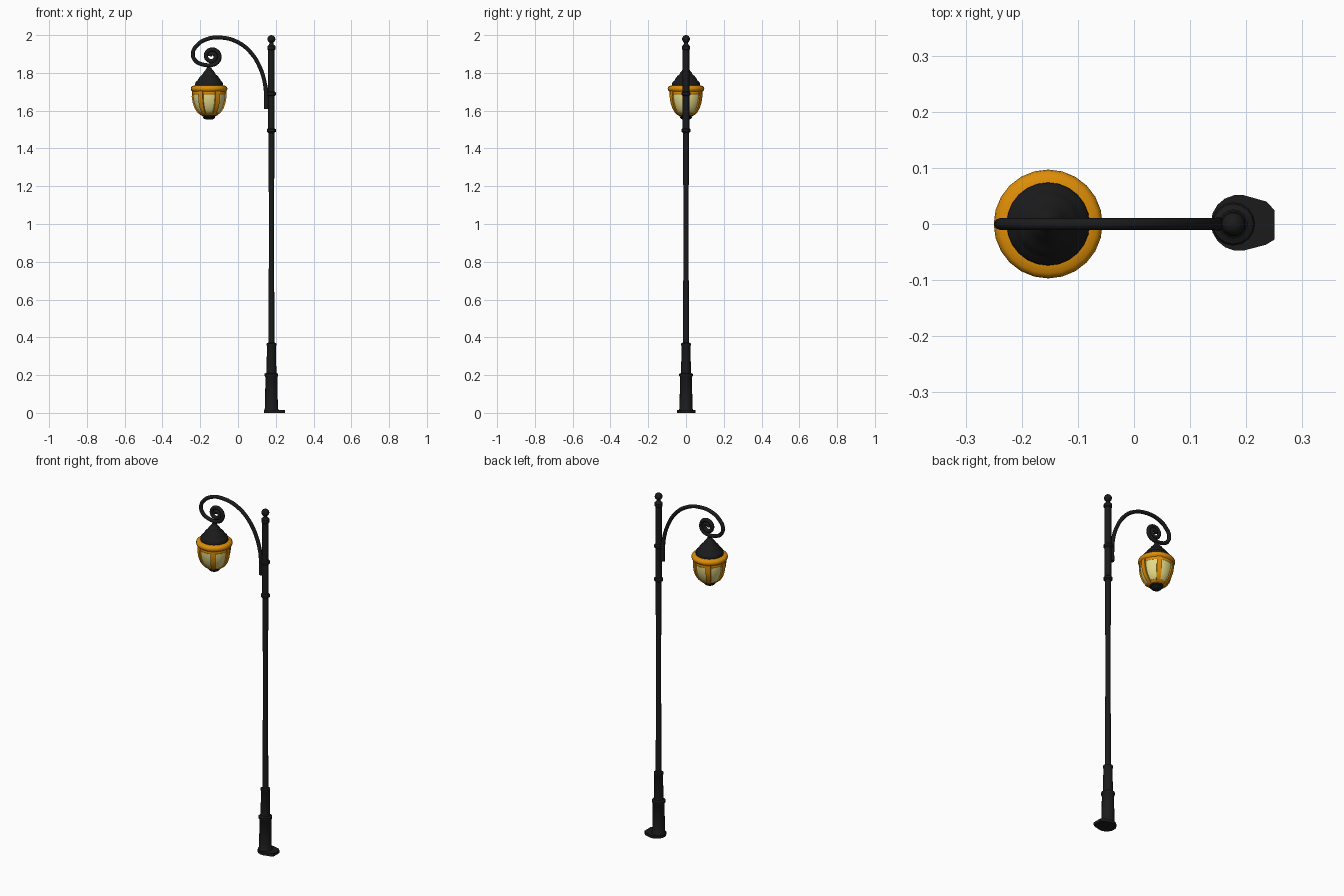
import bpy, bmesh, math
from mathutils import Vector

if "Cube" in bpy.data.objects:
    bpy.data.objects.remove(bpy.data.objects["Cube"])


def material(name, rgb):
    m = bpy.data.materials.new(name)
    m.diffuse_color = (*rgb, 1)
    m.use_nodes = True
    m.node_tree.nodes["Principled BSDF"].inputs["Base Color"].default_value = m.diffuse_color
    return m


BLACK = material("black_iron", (0.011, 0.011, 0.012))
AMBER = material("amber_metal", (0.72, 0.265, 0.002))
GLASS = material("pale_glass", (0.78, 0.70, 0.25))
POST_X, LAMP_X = 0.177, -0.153


def finish(obj, mat, angle=40):
    obj.data.materials.clear()
    obj.data.materials.append(mat)
    bpy.ops.object.select_all(action='DESELECT')
    obj.select_set(True)
    bpy.context.view_layer.objects.active = obj
    bpy.ops.object.shade_smooth_by_angle(angle=math.radians(angle))
    return obj


def add_mesh(name, bm, mat, angle=40):
    bmesh.ops.recalc_face_normals(bm, faces=bm.faces)
    me = bpy.data.meshes.new(name)
    bm.to_mesh(me)
    bm.free()
    obj = bpy.data.objects.new(name, me)
    bpy.context.collection.objects.link(obj)
    return finish(obj, mat, angle)


def lathe(name, profile, x, mat, sides=16):
    """Capped turned part from (radius, height) pairs."""
    bm = bmesh.new()
    rings = []
    for r, z in profile:
        rings.append([bm.verts.new((x + r * math.cos(math.tau * i / sides),
                                    r * math.sin(math.tau * i / sides), z))
                      for i in range(sides)])
    for a, b in zip(rings, rings[1:]):
        for i in range(sides):
            j = (i + 1) % sides
            bm.faces.new((a[i], a[j], b[j], b[i]))
    bm.faces.new(rings[0])
    bm.faces.new(rings[-1])
    return add_mesh(name, bm, mat)


def tube(name, points, radius, mat):
    """Round rod through (x, z, thickness factor) points."""
    cu = bpy.data.curves.new(name, 'CURVE')
    cu.dimensions = '3D'
    cu.bevel_depth, cu.bevel_resolution = radius, 2
    cu.resolution_u, cu.use_fill_caps = 4, True
    sp = cu.splines.new('BEZIER')
    sp.bezier_points.add(len(points) - 1)
    for bp, (x, z, s) in zip(sp.bezier_points, points):
        bp.co, bp.radius = (x, 0, z), s
        bp.handle_left_type = bp.handle_right_type = 'AUTO'
    obj = bpy.data.objects.new(name, cu)
    bpy.context.collection.objects.link(obj)
    bpy.ops.object.select_all(action='DESELECT')
    obj.select_set(True)
    bpy.context.view_layer.objects.active = obj
    bpy.ops.object.convert(target='MESH')
    return finish(bpy.context.view_layer.objects.active, mat, 50)


# Base plate: round on the left, squared off on the right
outline = [(0.187 + 0.05 * math.cos(math.radians(a)), 0.002 + 0.05 * math.sin(math.radians(a)))
           for a in range(80, 281, 20)]
outline += [(0.235, -0.037), (0.25, -0.028), (0.25, 0.025), (0.236, 0.04)]
bm = bmesh.new()
face = bm.faces.new([bm.verts.new((x, y, 0)) for x, y in outline])
ext = bmesh.ops.extrude_face_region(bm, geom=[face])
bmesh.ops.translate(bm, vec=(0, 0, 0.016),
                    verts=[v for v in ext["geom"] if isinstance(v, bmesh.types.BMVert)])
add_mesh("base_plate", bm, BLACK)

# Stepped pedestal, slim post and ball finial
lathe("pedestal", [(0.04, 0.012), (0.034, 0.025), (0.032, 0.19), (0.036, 0.195), (0.036, 0.207),
                   (0.026, 0.212), (0.024, 0.355), (0.026, 0.358), (0.026, 0.368), (0.016, 0.372)],
      POST_X, BLACK)
lathe("post", [(0.0165, 0.36), (0.014, 0.8), (0.0135, 1.1), (0.0155, 1.3), (0.0165, 1.49),
               (0.0175, 1.51), (0.0175, 1.92), (0.022, 1.925), (0.022, 1.942), (0.016, 1.946),
               (0.010, 1.955), (0.010, 1.962)], POST_X, BLACK)
for i, z in enumerate((1.495, 1.69)):
    lathe(f"post_collar_{i + 1}", [(0.017, z - 0.012), (0.024, z - 0.006), (0.024, z + 0.006),
                                   (0.017, z + 0.012)], POST_X, BLACK)
ball = [(max(0.001, 0.021 * math.sin(math.pi * i / 8)), 1.979 - 0.021 * math.cos(math.pi * i / 8))
        for i in range(9)]
lathe("ball_finial", ball, POST_X, BLACK)

# Curved arm that curls into a spiral above the lantern
arm = [(0.150, 1.61, 1.2), (0.150, 1.68, 1.2), (0.143, 1.74, 1), (0.118, 1.825, 1),
       (0.07, 1.905, 1), (0.0, 1.962, 1), (-0.09, 1.987, 1), (-0.17, 1.977, 1),
       (-0.218, 1.945, 1), (-0.239, 1.905, 1), (-0.226, 1.865, 1), (-0.185, 1.844, 1)]
for i in range(15):
    a = math.radians(-90 + 45 * i)
    r = 0.046 - 0.0026 * i
    arm.append((-0.139 + r * math.cos(a), 1.888 + r * math.sin(a), 1.05))
tube("scroll_arm", arm, 0.0105, BLACK)

# Straps that clamp the arm to the post
for i, z in enumerate((1.63, 1.69)):
    bm = bmesh.new()
    bmesh.ops.create_cube(bm, size=1)
    bmesh.ops.scale(bm, vec=(0.03, 0.016, 0.016), verts=bm.verts)
    bmesh.ops.translate(bm, vec=(0.16, 0, z), verts=bm.verts)
    add_mesh(f"arm_strap_{i + 1}", bm, BLACK)

# Lantern: hanger, stepped cap, rim, glass, bottom finial
lathe("lantern_hanger", [(0.008, 1.805), (0.008, 1.845)], LAMP_X, BLACK, 10)
lathe("lantern_cap", [(0.074, 1.725), (0.074, 1.742), (0.071, 1.752), (0.062, 1.758), (0.057, 1.768),
                      (0.046, 1.783), (0.034, 1.793), (0.030, 1.803), (0.020, 1.814), (0.011, 1.828)],
      LAMP_X, BLACK, 24)
lathe("lantern_rim", [(0.084, 1.695), (0.089, 1.703), (0.095, 1.708), (0.097, 1.716), (0.095, 1.725),
                      (0.088, 1.731), (0.072, 1.734)], LAMP_X, AMBER, 24)
bowl = [(0.036, 1.574), (0.055, 1.589), (0.071, 1.613), (0.081, 1.642), (0.086, 1.673), (0.085, 1.703)]
lathe("lantern_glass", bowl, LAMP_X, GLASS, 24)
lathe("lantern_lower_band", [(0.036, 1.573), (0.047, 1.578), (0.053, 1.585), (0.050, 1.588)],
      LAMP_X, AMBER, 24)
lathe("lantern_upper_band", [(0.086, 1.686), (0.0885, 1.689), (0.0885, 1.70), (0.086, 1.703)],
      LAMP_X, AMBER, 24)
lathe("lantern_bottom_finial", [(0.010, 1.552), (0.026, 1.556), (0.032, 1.563), (0.030, 1.568),
                                (0.038, 1.573), (0.038, 1.579)], LAMP_X, BLACK, 12)

# Six amber ribs following the glass
for k in range(6):
    ang = math.radians(60 * k)
    out = Vector((math.cos(ang), math.sin(ang), 0))
    side = Vector((-out.y, out.x, 0))
    bm = bmesh.new()
    rows = []
    for r, z in bowl:
        w = 0.007 + 0.075 * r
        c = Vector((LAMP_X, 0, z))
        rows.append([bm.verts.new(c + out * (r + d) + side * s)
                     for d, s in ((-0.006, -w), (0.006, -w), (0.006, w), (-0.006, w))])
    for a, b in zip(rows, rows[1:]):
        for i in range(4):
            j = (i + 1) % 4
            bm.faces.new((a[i], a[j], b[j], b[i]))
    bm.faces.new(rows[0])
    bm.faces.new(rows[-1])
    add_mesh(f"lantern_rib_{k + 1}", bm, AMBER)
